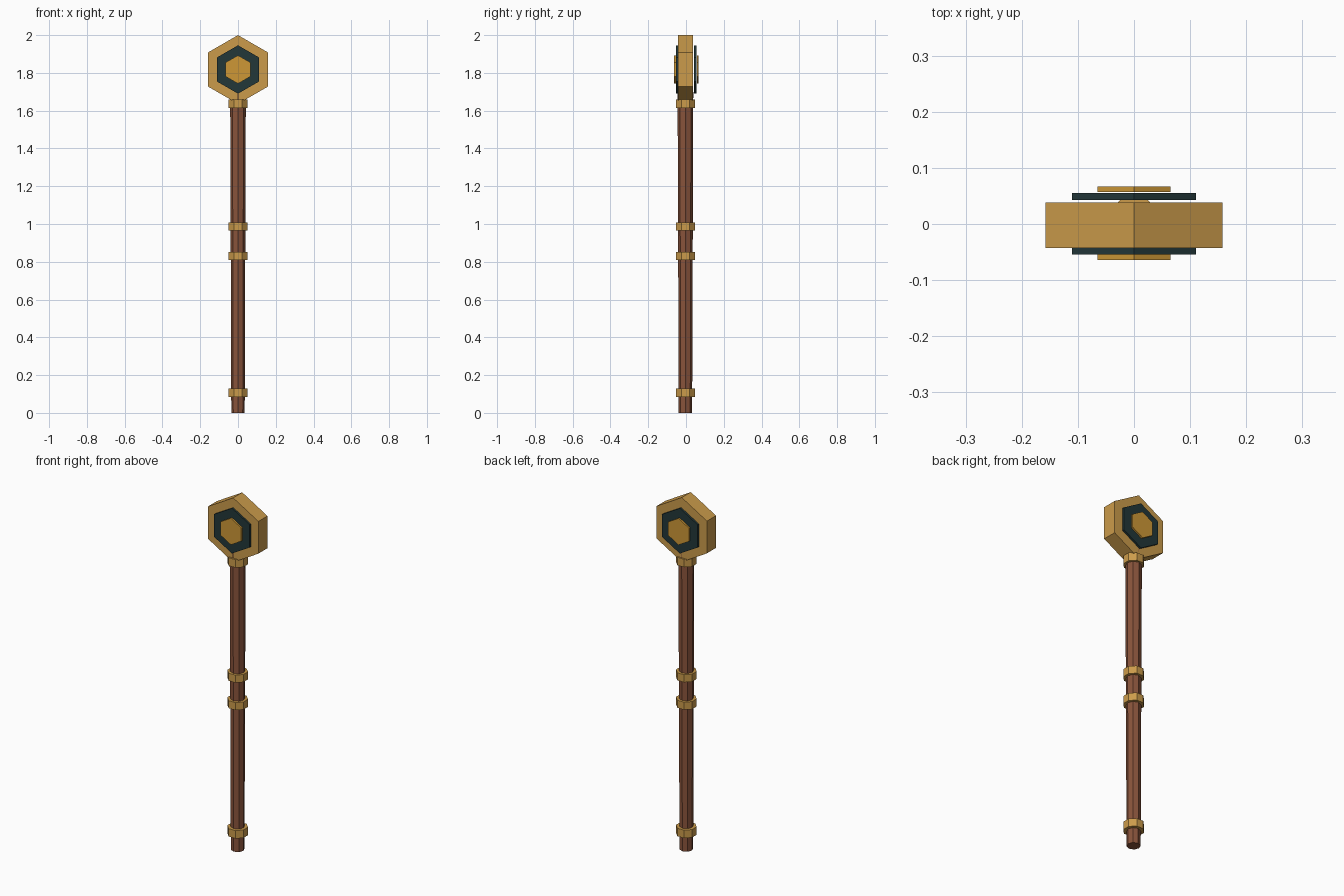
import bpy, math
from mathutils import Matrix

if "Cube" in bpy.data.objects:
    bpy.data.objects.remove(bpy.data.objects["Cube"])

YC = -0.003      # depth centre of shaft and head
HEAD_Z = 1.818   # centre height of the hexagonal head


def material(name, rgb):
    m = bpy.data.materials.new(name)
    m.diffuse_color = (*rgb, 1)
    m.use_nodes = True
    m.node_tree.nodes["Principled BSDF"].inputs["Base Color"].default_value = m.diffuse_color
    return m


gold = material("gold", (0.60, 0.33, 0.07))
bright_gold = material("bright gold", (0.61, 0.31, 0.037))
dark = material("dark teal", (0.016, 0.038, 0.04))
wood = material("red brown wood", (0.25, 0.088, 0.044))


def prism(name, sides, r1, r2, depth, matrix, mat):
    bpy.ops.mesh.primitive_cone_add(vertices=sides, radius1=r1, radius2=r2, depth=depth)
    ob = bpy.context.object
    ob.name = name
    ob.data.transform(matrix)
    ob.data.materials.append(mat)
    return ob


def upright(name, r1, r2, z0, z1, turn, mat):
    m = Matrix.Translation((0, YC, (z0 + z1) / 2)) @ Matrix.Rotation(turn, 4, 'Z')
    return prism(name, 8, r1, r2, z1 - z0, m, mat)


def hex_plate(name, r, y0, y1, mat):
    # first cone vertex lies on +y, which this rotation turns to +z
    m = Matrix.Translation((0, (y0 + y1) / 2, HEAD_Z)) @ Matrix.Rotation(math.pi / 2, 4, 'X')
    return prism(name, 6, r, r, y1 - y0, m, mat)


# Tapered eight-sided shaft, reaching into the head
upright("shaft", 0.0355, 0.0415, 0, 1.70, 0, wood)

# Octagonal bands, flat side to the front
for i, (z0, z1) in enumerate([(0.085, 0.13), (0.81, 0.853), (0.965, 1.008), (1.615, 1.66)]):
    r = 0.05 / math.cos(math.pi / 8)
    upright(f"band_{i + 1}", r, r, z0, z1, math.pi / 8, gold)

# Hexagonal head with stacked plates on both faces
hex_plate("head", 0.182, -0.043, 0.038, gold)
hex_plate("front_dark_plate", 0.128, -0.054, -0.042, dark)
hex_plate("front_gold_plate", 0.075, -0.064, -0.054, bright_gold)
hex_plate("back_dark_plate", 0.128, 0.043, 0.055, dark)
hex_plate("back_gold_plate", 0.075, 0.057, 0.067, bright_gold)
